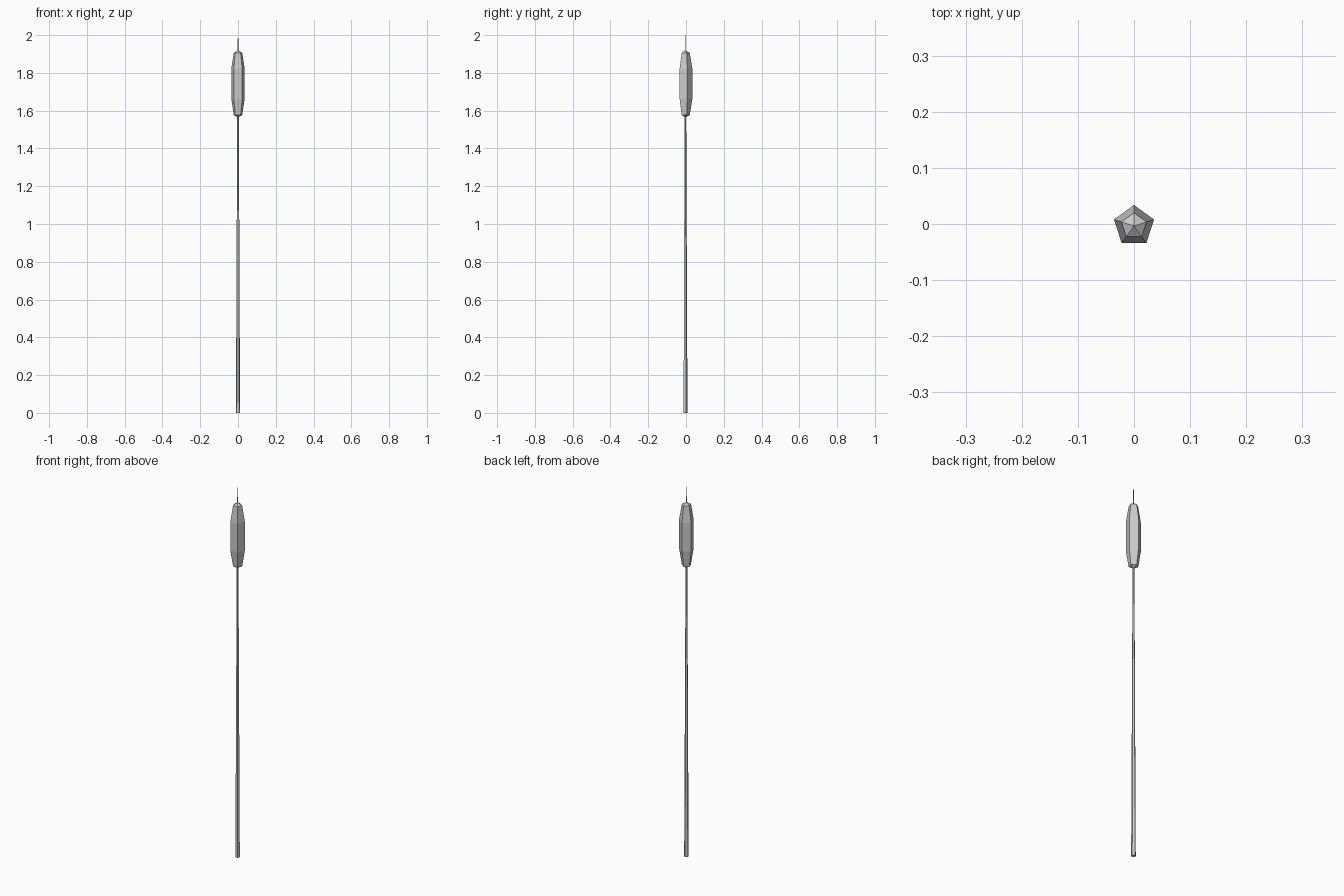
import bpy, bmesh
from math import sin, cos, pi

if "Cube" in bpy.data.objects:
    bpy.data.objects.remove(bpy.data.objects["Cube"])

CY = -0.0036  # plant axis, offset so the five-sided head is centred


def lathe(name, sides, profile):
    """Flat-faced solid of revolution; zero radius makes a pole."""
    bm = bmesh.new()
    rings = []
    for r, z in profile:
        n = sides if r > 0 else 1
        rings.append([bm.verts.new((r * sin(2 * pi * i / n), CY + r * cos(2 * pi * i / n), z))
                      for i in range(n)])
    for a, b in zip(rings, rings[1:]):
        for i in range(sides):
            j = (i + 1) % sides
            quad = [a[i % len(a)], a[j % len(a)], b[j % len(b)], b[i % len(b)]]
            bm.faces.new(list(dict.fromkeys(quad)))
    for ring in (rings[0], rings[-1]):
        if len(ring) > 1:
            bm.faces.new(ring)
    bmesh.ops.recalc_face_normals(bm, faces=bm.faces)
    mesh = bpy.data.meshes.new(name)
    bm.to_mesh(mesh)
    bm.free()
    obj = bpy.data.objects.new(name, mesh)
    bpy.context.collection.objects.link(obj)
    return obj


# Five-sided stem tapering to the thin tip above the head
lathe("reed_stem", 5, [(0.0115, 0), (0.0045, 1.58), (0.002, 1.92), (0.0012, 2.0)])

# Five-sided seed head
lathe("seed_head", 5, [(0, 1.564), (0.0235, 1.577), (0.0375, 1.665),
                       (0.0375, 1.82), (0.0235, 1.906), (0, 1.92)])
